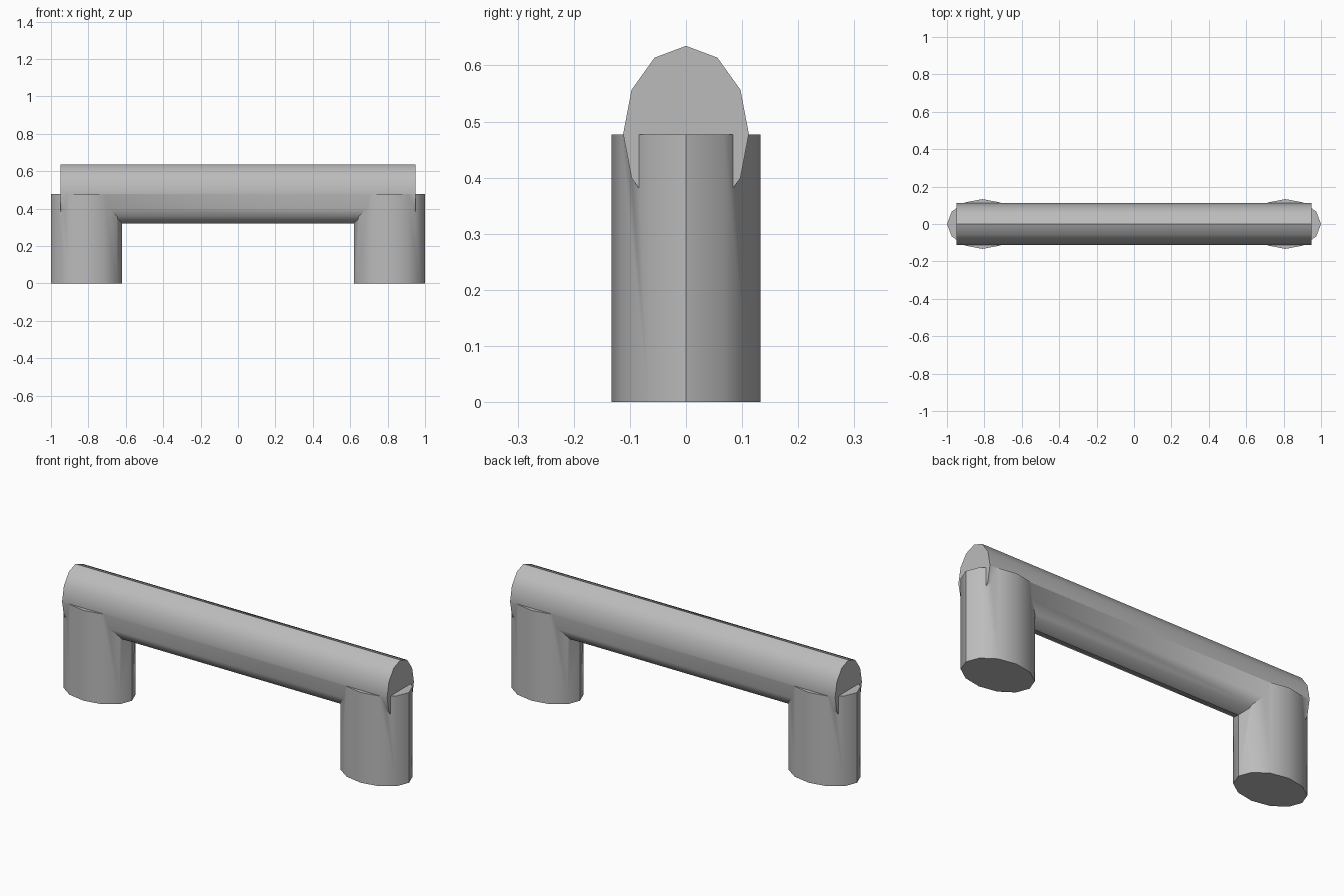
import bpy
from math import radians

cube = bpy.data.objects.get("Cube")
if cube:
    bpy.data.objects.remove(cube, do_unlink=True)

# Brushed metal colour
metal = bpy.data.materials.new("grey_metal")
metal.use_nodes = True
colour = (0.5, 0.5, 0.5, 1)
metal.diffuse_color = colour
metal.node_tree.nodes["Principled BSDF"].inputs["Base Color"].default_value = colour


def oval_rod(name, length, centre, scale, rotation=(0, 0, 0)):
    """Twelve-sided rod with an oval section."""
    bpy.ops.mesh.primitive_cylinder_add(vertices=12, radius=1, depth=length,
                                        location=centre, rotation=rotation)
    rod = bpy.context.object
    rod.name = name
    rod.scale = (*scale, 1)
    bpy.ops.object.transform_apply(location=True, rotation=True, scale=True)
    rod.data.materials.append(metal)
    return rod


# Two upright posts
posts = [oval_rod(name, 0.477, (x, 0, 0.2385), (0.19, 0.133))
         for name, x in (("left_post", 0.81), ("right_post", -0.81))]

# Grip bar lying along x, fused with the posts
handle = oval_rod("handle", 1.9, (0, 0, 0.478), (0.157, 0.112), (0, radians(90), 0))
for post in posts:
    union = handle.modifiers.new("fuse_post", 'BOOLEAN')
    union.operation = 'UNION'
    union.solver = 'EXACT'
    union.object = post
    bpy.ops.object.modifier_apply(modifier=union.name)
    bpy.data.objects.remove(post, do_unlink=True)

bpy.ops.object.shade_smooth_by_angle(angle=radians(38))
